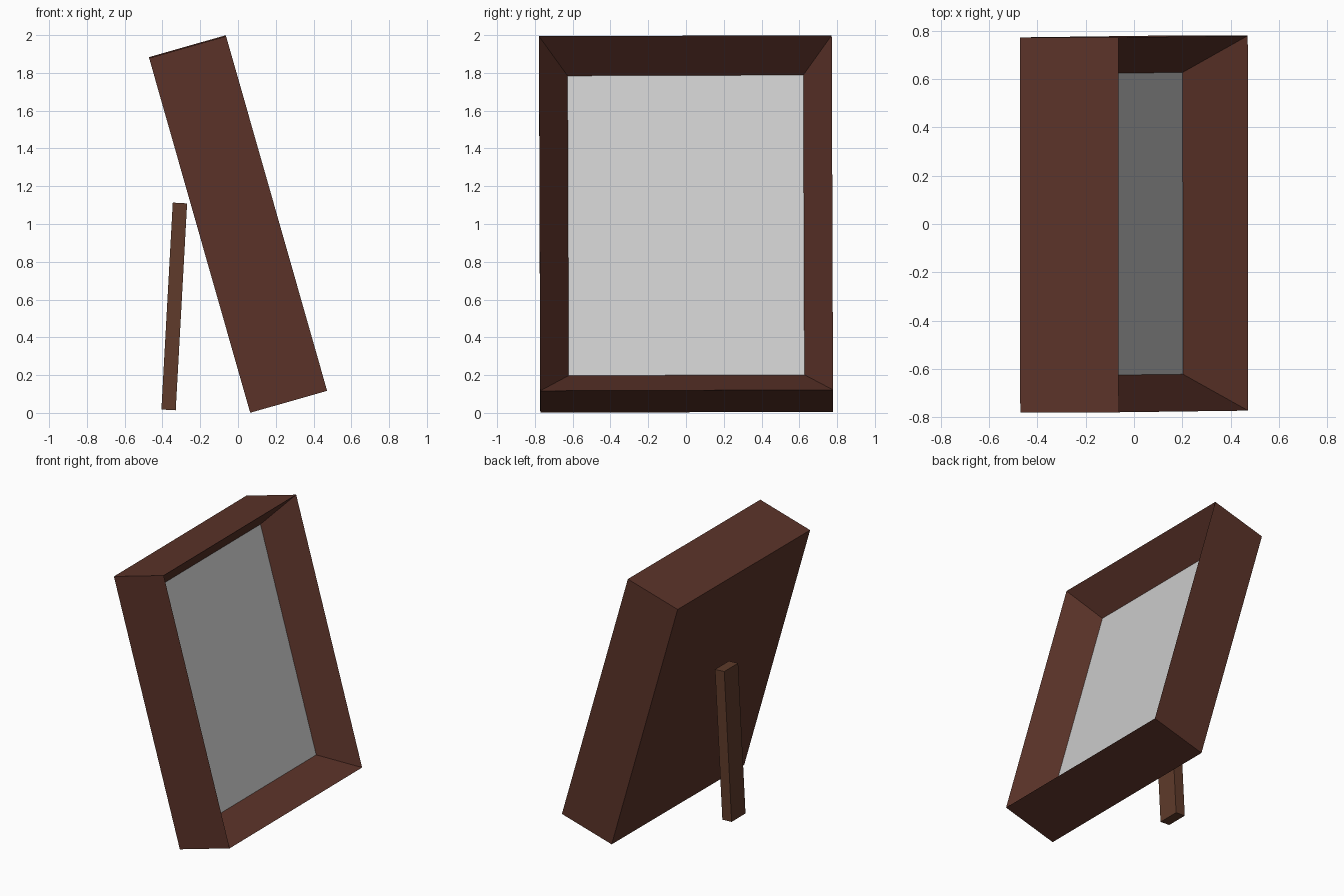
import bpy, bmesh
from math import radians

if "Cube" in bpy.data.objects:
    bpy.data.objects.remove(bpy.data.objects["Cube"])

TILT = (0.0035, radians(-15.9), 0)
T, W, H = 0.4235, 1.55, 1.952      # frame depth, width, height
INSET, DEPTH = 0.151, 0.237        # sloped border and recess


def material(name, color):
    m = bpy.data.materials.new(name)
    m.diffuse_color = (*color, 1)
    m.use_nodes = True
    m.node_tree.nodes["Principled BSDF"].inputs["Base Color"].default_value = m.diffuse_color
    return m


def add(name, bm, loc, rot, mat=None):
    me = bpy.data.meshes.new(name)
    bm.to_mesh(me)
    bm.free()
    ob = bpy.data.objects.new(name, me)
    ob.location, ob.rotation_euler = loc, rot
    if mat:
        me.materials.append(mat)
    bpy.context.collection.objects.link(ob)
    return ob


def box(size):
    bm = bmesh.new()
    bmesh.ops.create_cube(bm, size=1)
    bmesh.ops.scale(bm, vec=size, verts=bm.verts)
    return bm


frame_wood = material("frame_wood", (0.105, 0.033, 0.022))
leg_wood = material("leg_wood", (0.115, 0.044, 0.024))

# Frame: deep box whose front is inset and pushed in to form sloped borders
bm = box((T, W, H))
bm.normal_update()
front = max(bm.faces, key=lambda f: f.calc_center_median().x)
bmesh.ops.inset_region(bm, faces=[front], thickness=INSET, use_even_offset=True)
bmesh.ops.translate(bm, vec=(-DEPTH, 0, 0), verts=front.verts)
bmesh.ops.delete(bm, geom=[front], context='FACES_ONLY')
add("frame", bm, (0, 0, 1.0), TILT, frame_wood)

# Picture: flat pane closing the recess
bm = bmesh.new()
x, y, z = T / 2 - DEPTH, W / 2 - INSET, H / 2 - INSET
bm.faces.new([bm.verts.new((x, a * y, b * z))
              for a, b in ((-1, -1), (1, -1), (1, 1), (-1, 1))])
add("picture", bm, (0, 0, 1.0), TILT)

# Support leg behind the frame
add("support_leg", box((0.076, 0.162, 1.097)), (-0.3375, -0.035, 0.5635),
    (0, 0.055, 0), leg_wood)
